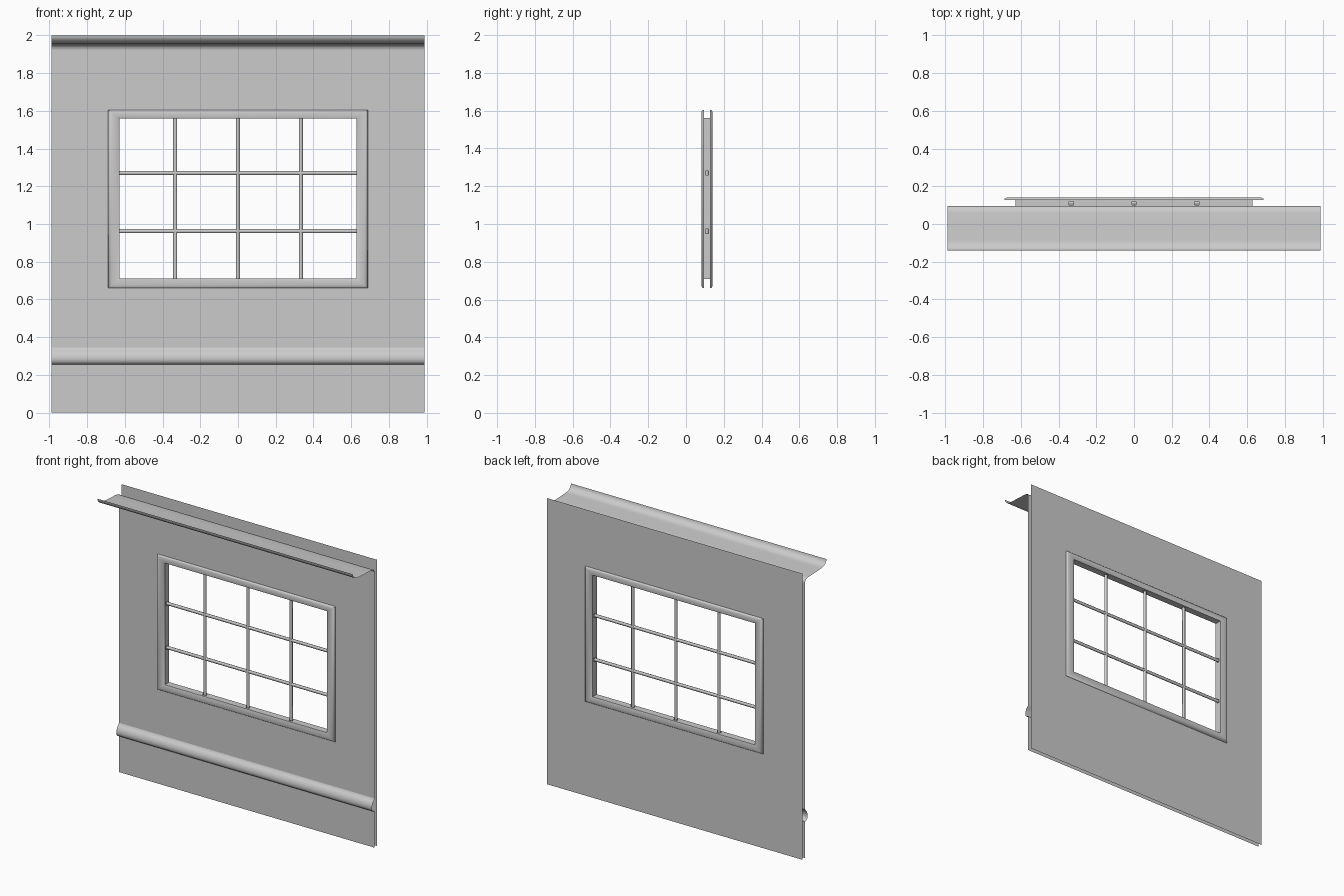
import bpy, math

if "Cube" in bpy.data.objects:
    bpy.data.objects.remove(bpy.data.objects["Cube"])

HX = 0.988                       # half width of the wall
YF, YB = 0.096, 0.126            # front and back sheets
IX, IZ0, IZ1 = 0.627, 0.71, 1.56  # window opening
OX, OZ0, OZ1 = 0.688, 0.66, 1.605  # outer edge of the trim
BAR_X, BAR_Z = (-0.333, 0, 0.333), (0.962, 1.27)
YC, RW, RD = 0.111, 0.0115, 0.009  # glazing bar centre and radii


def make(name, verts, faces, angle=None):
    me = bpy.data.meshes.new(name)
    me.from_pydata(verts, [], faces)
    me.update()
    ob = bpy.data.objects.new(name, me)
    bpy.context.collection.objects.link(ob)
    if angle:
        bpy.ops.object.select_all(action='DESELECT')
        ob.select_set(True)
        bpy.context.view_layer.objects.active = ob
        bpy.ops.object.shade_smooth_by_angle(angle=math.radians(angle))
    return ob


def extrude_x(name, profile, flip=False):
    """Open sheet swept along x from a (y, z) profile."""
    n = len(profile)
    verts = [(x, y, z) for x in (-HX, HX) for y, z in profile]
    faces = [(i, i + n, i + n + 1, i + 1) for i in range(n - 1)]
    return make(name, verts, faces, 50)


def sheet(name, y, z0, z1, back):
    """Flat wall sheet with the window opening left out."""
    outer = [(-HX, z0), (HX, z0), (HX, z1), (-HX, z1)]
    inner = [(-IX, IZ0), (IX, IZ0), (IX, IZ1), (-IX, IZ1)]
    verts = [(x, y, z) for x, z in outer + inner]
    faces = [(i, (i + 1) % 4, (i + 1) % 4 + 4, i + 4) for i in range(4)]
    if back:
        faces = [f[::-1] for f in faces]
    return make(name, verts, faces)


def trim(name, y, side):
    """Mitred moulding; profile = (fraction inner to outer, height)."""
    prof = [(0, 0), (0, 0.009), (0.12, 0.0125), (0.35, 0.015), (0.65, 0.015),
            (0.85, 0.0125), (0.96, 0.008), (1, 0)]
    verts, faces = [], []
    for t, h in prof:
        x = IX + (OX - IX) * t
        a, b = IZ0 + (OZ0 - IZ0) * t, IZ1 + (OZ1 - IZ1) * t
        verts += [(px, y + side * h, pz) for px, pz in ((-x, a), (x, a), (x, b), (-x, b))]
    for k in range(len(prof) - 1):
        for i in range(4):
            j = (i + 1) % 4
            f = (4 * k + i, 4 * k + 4 + i, 4 * k + 4 + j, 4 * k + j)
            faces.append(f if side < 0 else f[::-1])
    return make(name, verts, faces, 50)


def jamb(name, axis, fixed, lo, hi, bars, flip):
    """Reveal strip with small openings where the glazing bars enter."""
    rects = [(lo, hi, YF, YC - RD), (lo, hi, YC + RD, YB)]
    cuts = [lo] + [c + s * RW for c in bars for s in (-1, 1)] + [hi]
    rects += [(a, b, YC - RD, YC + RD) for a, b in zip(cuts[::2], cuts[1::2])]
    verts, faces = [], []
    for a, b, y0, y1 in rects:
        n = len(verts)
        for u, y in ((a, y0), (b, y0), (b, y1), (a, y1)):
            verts.append((u, y, fixed) if axis == 'x' else (fixed, y, u))
        f = (n, n + 1, n + 2, n + 3)
        faces.append(f[::-1] if flip else f)
    return make(name, verts, faces)


def bar(name, axis, at, lo, hi, n=8):
    """Open-ended glazing bar."""
    verts = []
    for u in (lo, hi):
        for i in range(n):
            t = 2 * math.pi * (i + 0.5) / n
            w, y = at + RW * math.cos(t), YC + RD * math.sin(t)
            verts.append((u, y, w) if axis == 'x' else (w, y, u))
    faces = [(i, (i + 1) % n, (i + 1) % n + n, i + n) for i in range(n)]
    if axis == 'x':
        faces = [f[::-1] for f in faces]
    return make(name, verts, faces, 60)


# Wall sheets
sheet("front_wall", YF, 0.345, 1.925, False)
sheet("back_wall", YB, 0.0, 2.0, True)

# Lower panel and rounded rail
extrude_x("lower_panel_and_rail", [
    (YF, 0), (YF, 0.256), (0.083, 0.258), (0.073, 0.266), (0.068, 0.28),
    (0.069, 0.298), (0.075, 0.315), (0.084, 0.327), (0.092, 0.334), (YF, 0.345)])

# Cornice: small cove, shelf and upturned lip
lip = [(-0.085 - 0.055 * math.sin(t), 2.0 - 0.043 * math.cos(t))
       for t in [math.pi / 2 * i / 7 for i in range(8)]]
extrude_x("cornice", [(YF, 1.925), (0.093, 1.938), (0.085, 1.946), (0.06, 1.95),
                      (0.0, 1.953)] + lip)

# Window trim on both sides
trim("front_window_trim", YF, -1)
trim("back_window_trim", YB, 1)

# Window reveal
jamb("reveal_bottom", 'x', IZ0, -IX, IX, BAR_X, False)
jamb("reveal_top", 'x', IZ1, -IX, IX, BAR_X, True)
jamb("reveal_left", 'z', -IX, IZ0, IZ1, BAR_Z, True)
jamb("reveal_right", 'z', IX, IZ0, IZ1, BAR_Z, False)

# Glazing bars
for x in BAR_X:
    bar("vertical_bar", 'z', x, IZ0, IZ1)
for z in BAR_Z:
    bar("horizontal_bar", 'x', z, -IX, IX)
